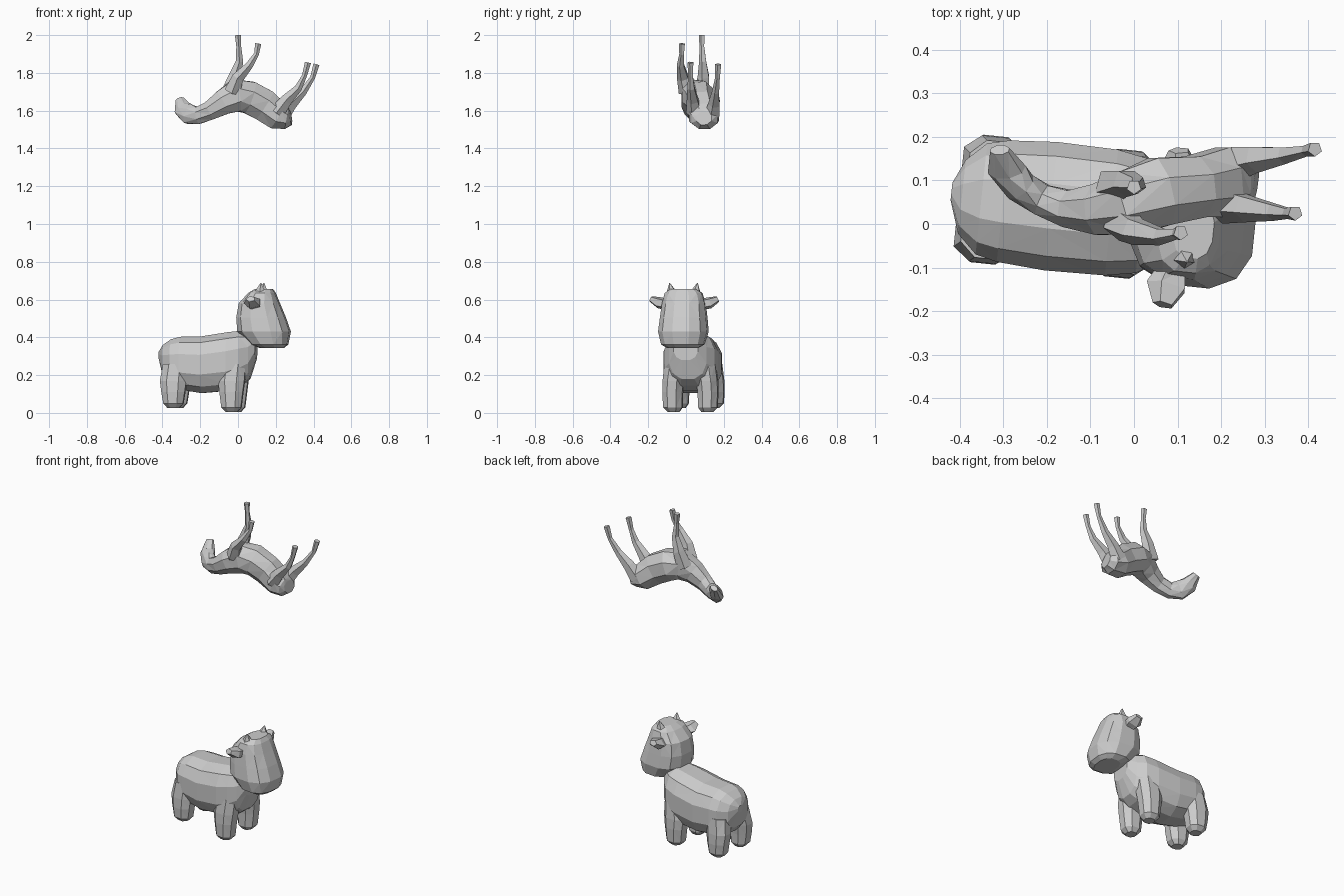
import bpy, bmesh, math
from mathutils import Vector, Matrix

HEADING = Matrix.Translation((0.008, 0.02, 0)) @ Matrix.Rotation(math.radians(-6), 4, 'Z')
NONE = Matrix.Identity(4)


def loft(name, rings, side=(0, 1, 0), sides=8, xf=NONE, axis=None, power=1.0):
    """Skin rings (x, y, z, half width along side, half height) into a faceted solid.
    A fixed axis keeps the rings parallel; a power under 1 makes them boxier."""
    bm = bmesh.new()
    pts = [Vector(r[:3]) for r in rings]
    k = 1 / math.cos(math.pi / sides)

    def box(c):
        return math.copysign(abs(c * k) ** power, c)

    loops = []
    for i, r in enumerate(rings):
        t = Vector(axis) if axis else (pts[min(i + 1, len(pts) - 1)] - pts[max(i - 1, 0)]).normalized()
        u = Vector(side)
        u = (u - t * u.dot(t)).normalized()
        v = t.cross(u)
        loop = []
        for j in range(sides):
            a = 2 * math.pi * (j + 0.5) / sides
            loop.append(bm.verts.new(pts[i] + u * (r[3] * box(math.cos(a)))
                                     + v * (r[4] * box(math.sin(a)))))
        loops.append(loop)
    for a, b in zip(loops, loops[1:]):
        for j in range(sides):
            n = (j + 1) % sides
            bm.faces.new((a[j], a[n], b[n], b[j]))
    bm.faces.new(loops[0][::-1])
    bm.faces.new(loops[-1])
    bmesh.ops.triangulate(bm, faces=bm.faces[:])
    bmesh.ops.recalc_face_normals(bm, faces=bm.faces[:])
    bm.transform(xf)
    me = bpy.data.meshes.new(name)
    bm.to_mesh(me)
    bm.free()
    ob = bpy.data.objects.new(name, me)
    bpy.context.collection.objects.link(ob)
    return ob


# Calf: barrel body from tail to chest
X, Z = (1, 0, 0), (0, 0, 1)
loft("calf_body", [
    (-0.43, 0.01, 0.305, 0.02, 0.02),
    (-0.405, 0, 0.275, 0.085, 0.085),
    (-0.36, 0, 0.265, 0.128, 0.125),
    (-0.31, 0, 0.263, 0.14, 0.14),
    (-0.20, 0, 0.255, 0.148, 0.15),
    (-0.06, 0, 0.272, 0.145, 0.155),
    (0.01, 0, 0.29, 0.132, 0.145),
    (0.055, -0.005, 0.305, 0.10, 0.125),
    (0.09, -0.012, 0.35, 0.065, 0.07)], sides=12, xf=HEADING, axis=X, power=0.8)

# Calf: big loaf-shaped head, stacked upwards
HY = -0.02
loft("calf_head", [
    (0.175, HY, 0.343, 0.08, 0.06),
    (0.16, HY, 0.362, 0.112, 0.098),
    (0.133, HY, 0.43, 0.13, 0.138),
    (0.117, HY, 0.505, 0.122, 0.128),
    (0.108, HY, 0.58, 0.113, 0.106),
    (0.122, HY, 0.635, 0.098, 0.07),
    (0.132, HY, 0.657, 0.065, 0.045)], sides=12, xf=HEADING, axis=Z, power=0.8)

# Calf: paired legs, ears and horns
for label, s in (("left", 1), ("right", -1)):
    for part, x, z0 in (("front", -0.033, 0.004), ("rear", -0.342, 0.025)):
        loft(f"calf_{part}_leg_{label}", [
            (x, s * 0.09, z0, 0.03, 0.03),
            (x, s * 0.093, z0 + 0.025, 0.05, 0.052),
            (x, s * 0.094, 0.11, 0.053, 0.062),
            (x, s * 0.09, 0.17, 0.055, 0.07),
            (x + 0.01, s * 0.075, 0.26, 0.06, 0.065)], xf=HEADING, axis=Z, power=0.9)
    loft(f"calf_ear_{label}", [
        (0.095, HY + s * 0.09, 0.575, 0.028, 0.025),
        (0.086, HY + s * 0.135, 0.583, 0.04, 0.026),
        (0.08, HY + s * 0.178, 0.603, 0.02, 0.014)],
        side=X, sides=5, xf=HEADING)
    loft(f"calf_horn_{label}", [
        (0.115, HY + s * 0.06, 0.615, 0.026, 0.03),
        (0.12, HY + s * 0.066, 0.645, 0.02, 0.022),
        (0.124, HY + s * 0.074, 0.687, 0.002, 0.002)], sides=5, xf=HEADING)

# Upturned goat: rump, barrel, neck and raised head in one skin
loft("goat_body_and_head", [
    (0.28, 0.095, 1.56, 0.04, 0.035),
    (0.258, 0.098, 1.557, 0.07, 0.055),
    (0.21, 0.096, 1.573, 0.08, 0.075),
    (0.14, 0.085, 1.628, 0.07, 0.085),
    (0.06, 0.075, 1.67, 0.078, 0.086),
    (-0.01, 0.048, 1.68, 0.073, 0.085),
    (-0.08, 0.033, 1.643, 0.058, 0.066),
    (-0.15, 0.035, 1.60, 0.042, 0.05),
    (-0.21, 0.055, 1.575, 0.036, 0.045),
    (-0.26, 0.085, 1.582, 0.034, 0.052),
    (-0.292, 0.125, 1.61, 0.028, 0.046),
    (-0.308, 0.17, 1.66, 0.014, 0.022)])

# Goat: thin legs pointing up, one path each with a shared taper
TAPER = (0.036, 0.027, 0.017, 0.011, 0.014)
LEGS = {
    "goat_front_leg_left": [(-0.05, 0.085, 1.69), (-0.018, 0.095, 1.78),
                            (0.008, 0.09, 1.86), (0.004, 0.085, 1.94), (0, 0.085, 2.0)],
    "goat_front_leg_right": [(-0.03, 0.005, 1.70), (0.0, -0.015, 1.775),
                             (0.06, -0.028, 1.84), (0.098, -0.022, 1.90), (0.107, -0.02, 1.955)],
    "goat_rear_leg_right": [(0.205, 0.045, 1.59), (0.255, 0.037, 1.655),
                            (0.32, 0.028, 1.72), (0.352, 0.025, 1.785), (0.37, 0.025, 1.855)],
    "goat_rear_leg_left": [(0.23, 0.14, 1.57), (0.28, 0.15, 1.635),
                           (0.345, 0.158, 1.70), (0.395, 0.168, 1.775), (0.415, 0.172, 1.845)],
}
for name, path in LEGS.items():
    loft(name, [(*p, r, r) for p, r in zip(path, TAPER)], sides=5)
